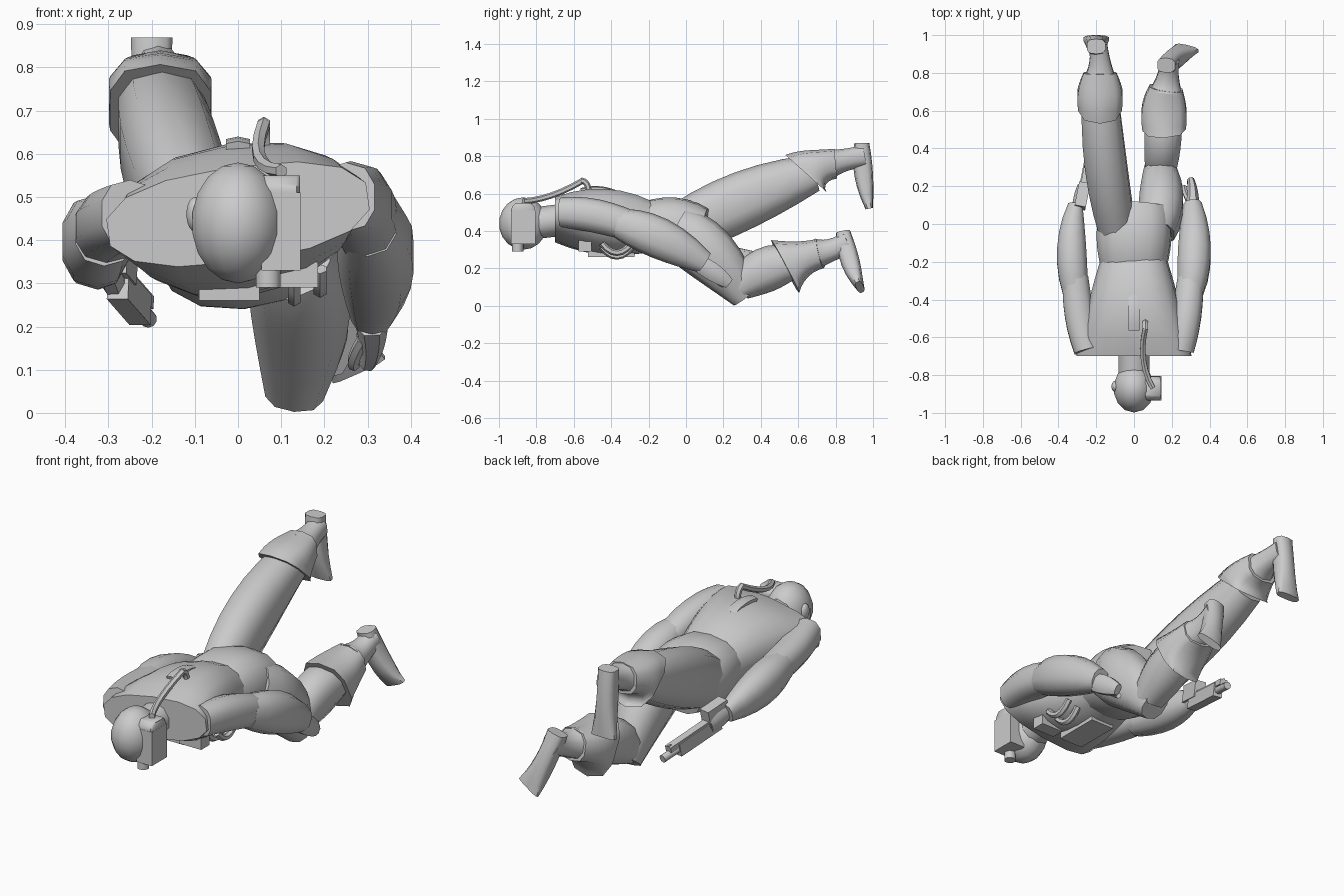
import bpy
import bmesh
from math import cos, sin, pi, radians
from mathutils import Vector, Matrix

start = bpy.data.objects.get("Cube")
if start:
    bpy.data.objects.remove(start, do_unlink=True)


def finish(name, bm, angle=50):
    bmesh.ops.recalc_face_normals(bm, faces=bm.faces)
    mesh = bpy.data.meshes.new(name)
    bm.to_mesh(mesh)
    bm.free()
    part = bpy.data.objects.new(name, mesh)
    bpy.context.collection.objects.link(part)
    bpy.ops.object.select_all(action='DESELECT')
    part.select_set(True)
    bpy.context.view_layer.objects.active = part
    bpy.ops.object.shade_smooth_by_angle(angle=radians(angle))


def through(values, t):
    """Smooth curve passing through a first, middle and last value."""
    first, middle, last = values
    return first * (1 - t) * (1 - 2 * t) + middle * 4 * t * (1 - t) + last * t * (2 * t - 1)


def rounded(value, squareness):
    return abs(value) ** (2 / squareness) * (1 if value >= 0 else -1)


def limb(name, path, width, depth, sides=10, squareness=2.4, roll=0, steps=6):
    """Skin rounded sections, set square to a curved path."""
    bm = bmesh.new()
    path = [Vector(point) for point in path]
    level = Vector((cos(radians(roll)), 0, sin(radians(roll))))
    loops = []
    for step in range(steps + 1):
        t = step / steps
        centre = through(path, t)
        along = (through(path, t + .01) - through(path, t - .01)).normalized()
        side = (level - along * level.dot(along)).normalized() * through(width, t)
        up = side.cross(along).normalized() * through(depth, t)
        angles = [2 * pi * (k + .5) / sides for k in range(sides)]
        loops.append([bm.verts.new(centre + side * rounded(cos(a), squareness)
                                   + up * rounded(sin(a), squareness)) for a in angles])
    for near, far in zip(loops, loops[1:]):
        for k in range(sides):
            bm.faces.new((near[k - 1], near[k], far[k], far[k - 1]))
    bm.faces.new(loops[0])
    bm.faces.new(loops[-1])
    finish(name, bm)


def hose(name, path, radius):
    limb(name, path, [radius] * 3, [radius] * 3, sides=6, squareness=2)


def rod(name, base, tip, radius):
    base, tip = Vector(base), Vector(tip)
    limb(name, (base, (base + tip) / 2, tip), [radius] * 3, [radius] * 3,
         squareness=2, steps=1)


def box(name, centre, size, direction=(0, 1, 0)):
    bm = bmesh.new()
    bmesh.ops.create_cube(bm, size=1, matrix=Matrix.Diagonal((*size, 1)))
    bm.transform(Vector(direction).to_track_quat('Y', 'Z').to_matrix().to_4x4())
    bm.transform(Matrix.Translation(centre))
    finish(name, bm, 20)


def ball(name, centre, size):
    bm = bmesh.new()
    bmesh.ops.create_uvsphere(bm, u_segments=14, v_segments=9, radius=1)
    bm.transform(Matrix.Translation(centre) @ Matrix.Diagonal((*size, 1)))
    finish(name, bm)


# Jacket and hips, rolled slightly to one side
limb("jacket", [(0, -.7, .46), (0, -.45, .45), (0, -.2, .42)],
     width=(.31, .25, .18), depth=(.11, .175, .14), sides=14, roll=8)
limb("hips", [(0, -.25, .42), (0, -.07, .41), (.01, .1, .39)],
     width=(.17, .2, .18), depth=(.13, .17, .13), sides=14, roll=4)
limb("back_strip", [(0, -.56, .61), (0, -.47, .62), (0, -.38, .6)],
     width=[.03] * 3, depth=[.02] * 3, sides=6, squareness=4)

# Arms, each an upper arm and a fuller forearm
limb("left_upper_arm", [(.25, -.67, .5), (.28, -.48, .48), (.3, -.28, .42)],
     width=(.07, .08, .07), depth=(.08, .09, .08))
limb("left_forearm", [(.3, -.36, .44), (.32, -.14, .36), (.31, .1, .23)],
     width=(.07, .09, .05), depth=(.08, .11, .06))
limb("right_upper_arm", [(-.25, -.67, .46), (-.29, -.48, .44), (-.31, -.28, .42)],
     width=(.07, .08, .07), depth=(.08, .08, .08))
limb("right_forearm", [(-.31, -.36, .42), (-.33, -.13, .39), (-.31, .1, .34)],
     width=(.07, .08, .04), depth=(.08, .1, .05))

# Hands and a thumb
limb("left_hand", [(.31, .08, .22), (.31, .16, .17), (.3, .23, .12)],
     width=(.04, .03, .02), depth=(.05, .05, .03), sides=8)
hose("left_thumb", [(.29, .12, .17), (.27, .17, .13), (.27, .2, .11)], .015)
limb("right_hand", [(-.3, .08, .34), (-.29, .14, .32), (-.28, .2, .3)],
     width=(.03, .03, .02), depth=(.04, .05, .04), sides=8)

# Legs: left bent at the knee, right raised
limb("left_thigh", [(.12, -.04, .39), (.145, .13, .27), (.13, .32, .05)],
     width=(.1, .12, .07), depth=(.14, .15, .08))
limb("left_shin", [(.14, .28, .1), (.15, .42, .19), (.16, .57, .23)],
     width=(.08, .1, .1), depth=(.08, .12, .09))
limb("right_leg", [(-.09, -.02, .41), (-.15, .32, .57), (-.18, .68, .71)],
     width=(.1, .115, .1), depth=(.14, .155, .1))

# Boots: a flared cuff, a narrow ankle and a pointed foot
boots = {
    "left": ([(.16, .53, .21), (.16, .62, .25), (.17, .72, .28)],
             [(.17, .7, .28), (.18, .78, .3), (.19, .87, .34)],
             [(.17, .84, .39), (.22, .88, .23), (.28, .93, .1)]),
    "right": ([(-.18, .65, .7), (-.18, .71, .74), (-.18, .8, .76)],
              [(-.18, .77, .76), (-.18, .85, .78), (-.19, .95, .8)],
              [(-.2, .94, .87), (-.2, .95, .7), (-.2, .98, .52)]),
}
for side, (cuff, ankle, foot) in boots.items():
    limb(side + "_boot_cuff", cuff, width=(.12, .12, .09), depth=(.16, .1, .08),
         squareness=2.8)
    limb(side + "_boot_ankle", ankle, width=(.09, .06, .05), depth=(.08, .06, .06))
    limb(side + "_boot_foot", foot, width=(.05, .05, .07), depth=(.04, .05, .02),
         squareness=3)

# Head, neck and ear
ball("head", (0, -.87, .44), (.11, .13, .14))
rod("neck", (0, -.82, .44), (0, -.66, .46), .085)
ball("right_ear", (-.1, -.86, .46), (.02, .03, .04))

# Breathing unit with an arched top on the side of the head
box("breathing_unit", (.1, -.87, .42), (.09, .13, .18))
limb("breathing_unit_top", [(.1, -.87, .51), (.1, -.87, .53), (.1, -.87, .55)],
     width=[.045] * 3, depth=(.065, .06, .04), sides=8, squareness=8)
rod("breathing_filter", (.07, -.9, .36), (.07, -.9, .29), .03)
hose("air_hose", [(.1, -.87, .56), (.05, -.72, .59), (.06, -.55, .67)], .016)
hose("air_hose_end", [(.06, -.56, .67), (.06, -.53, .65), (.06, -.52, .6)], .016)

# Chest gear on the underside
box("chest_pouch", (-.02, -.4, .28), (.14, .25, .04))
box("chest_panel", (.12, -.54, .32), (.13, .07, .06))
for number, x in enumerate((.13, .19)):
    z = .23 + x / 3
    hose(f"chest_handle_{number + 1}",
         [(x, -.45, z + .04), (x, -.37, z - .01), (x, -.29, z + .04)], .017)

# Pistol in the right hand
aim = Vector((.07, .36, -.08)).normalized()
rear = Vector((-.28, .12, .3))
above = Vector((0, 0, .03))
box("pistol_body", rear + aim * .15, (.05, .28, .07), aim)
box("pistol_slide", rear + aim * .2 + above, (.04, .3, .03), aim)
box("pistol_grip", rear + aim * .03 + above * 2, (.06, .13, .09), aim)
rod("pistol_barrel", rear + aim * .27, rear + aim * .39, .02)
box("pistol_sight", rear + aim * .34 + above, (.01, .02, .04), aim)
